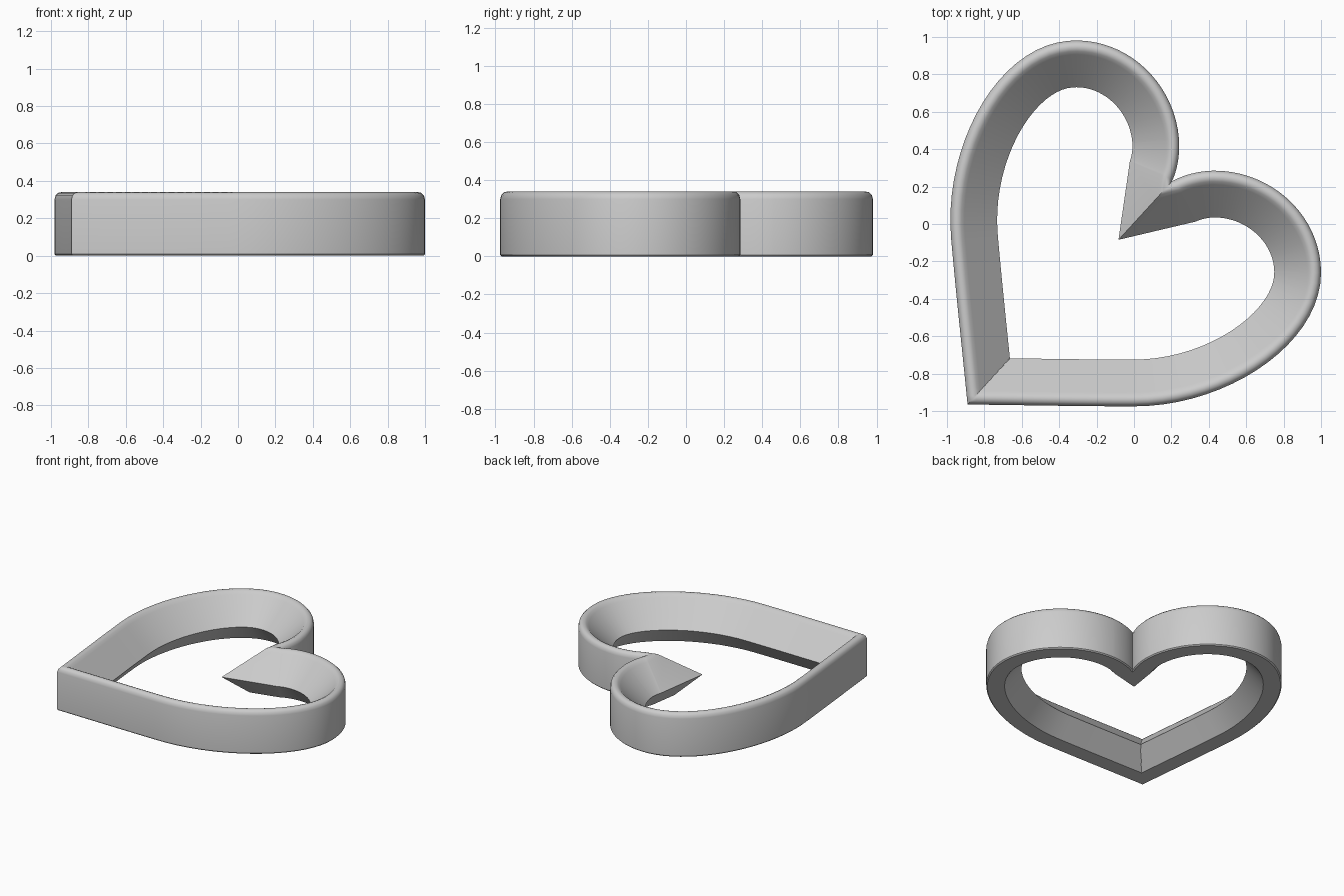
import bpy
import bmesh
import math
from mathutils import Vector, Matrix
from mathutils.geometry import interpolate_bezier

default = bpy.data.objects.get("Cube")
if default:
    bpy.data.objects.remove(default, do_unlink=True)

grey = bpy.data.materials.new("plain_grey")
grey.use_nodes = True
colour = (0.6, 0.6, 0.6, 1)
grey.diffuse_color = colour
grey.node_tree.nodes["Principled BSDF"].inputs["Base Color"].default_value = colour

# Symmetry axis of the heart, running from its tip to its notch
TIP = Vector((-0.89, -0.965))
axis = Vector((math.cos(math.radians(47.5)), math.sin(math.radians(47.5))))
NOTCH = TIP + axis * 1.617

# Outer outline of one half: start, handle, handle, end
half_curves = [
    (TIP, (-0.6, -0.968), (-0.3, -0.975), (0, -0.975)),
    ((0, -0.975), (0.5, -0.975), (1, -0.64), (1, -0.26)),
    ((1, -0.26), (1, 0.04), (0.74, 0.285), (0.43, 0.285)),
    ((0.43, 0.285), (0.35, 0.285), (0.26, 0.262), NOTCH),
]

# Cross-section: inward distance and height
profile = [(0, 0.008), (0, 0.3), (0.006, 0.322), (0.02, 0.336), (0.04, 0.34),
           (0.058, 0.332), (0.075, 0.315), (0.25, 0.14), (0.13, 0), (0.008, 0)]


def sample_half():
    points = []
    for a, h1, h2, b in half_curves:
        part = interpolate_bezier(*[Vector(p).to_3d() for p in (a, h1, h2, b)], 20)
        points += [p.to_2d() for p in part[:-1]]
    return points + [NOTCH.copy()]


def inward_vectors(points):
    # Square to the outline, mitred along the axis at both ends
    result = [axis * 1.35]
    for before, after in zip(points, points[2:]):
        t = (after - before).normalized()
        result.append(Vector((-t.y, t.x)))
    return result + [axis * -1.69]


def mirrored(v):
    return axis * (2 * v.dot(axis)) - v


# Full outline: one half, then its reflection back to the tip
points = sample_half()
inward = inward_vectors(points)
points += [TIP + mirrored(p - TIP) for p in points[-2:0:-1]]
inward += [mirrored(n) for n in inward[-2:0:-1]]

# Sweep the cross-section round the outline
bm = bmesh.new()
rings = []
for p, n in zip(points, inward):
    rings.append([bm.verts.new((*(p + n * d), z)) for d, z in profile])
for i, ring in enumerate(rings):
    following = rings[(i + 1) % len(rings)]
    for j in range(len(profile)):
        k = (j + 1) % len(profile)
        bm.faces.new((ring[j], following[j], following[k], ring[k]))
bmesh.ops.recalc_face_normals(bm, faces=bm.faces)

mesh = bpy.data.meshes.new("heart_ring")
bm.to_mesh(mesh)
bm.free()
mesh.materials.append(grey)
heart = bpy.data.objects.new("heart_ring", mesh)
bpy.context.collection.objects.link(heart)
bpy.ops.object.select_all(action="DESELECT")
heart.select_set(True)
bpy.context.view_layer.objects.active = heart
bpy.ops.object.shade_smooth_by_angle(angle=math.radians(40))
